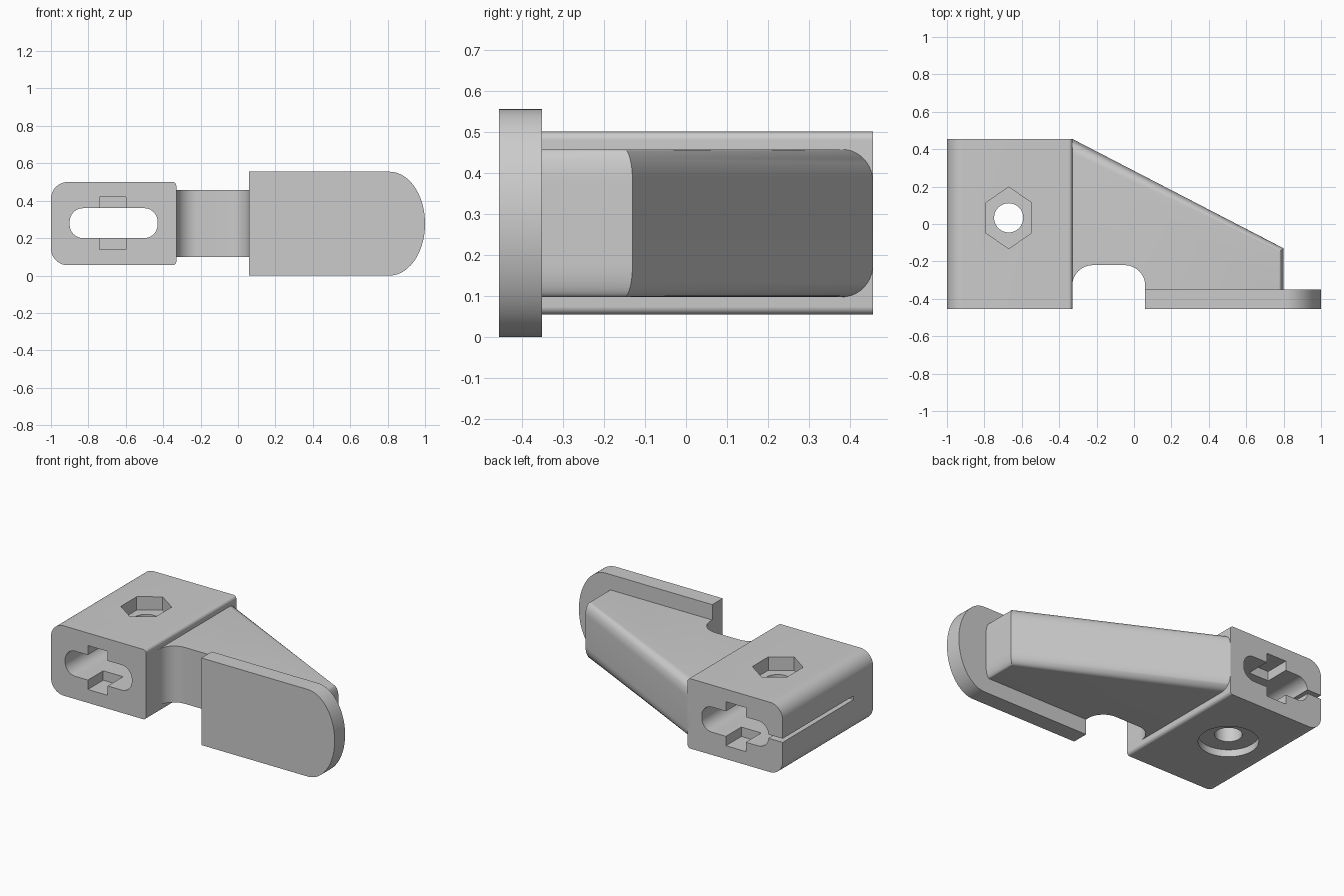
import bpy, bmesh, math
from mathutils import Vector

cube = bpy.data.objects.get("Cube")
if cube:
    bpy.data.objects.remove(cube, do_unlink=True)

grey = bpy.data.materials.new("light grey")
grey.use_nodes = True
colour = (0.6, 0.6, 0.6, 1)
grey.diffuse_color = colour
grey.node_tree.nodes["Principled BSDF"].inputs["Base Color"].default_value = colour


def loft(name, layers):
    """Skin a stack of closed loops with equal point counts."""
    bm = bmesh.new()
    rings = [[bm.verts.new(p) for p in layer] for layer in layers]
    n = len(rings[0])
    for a, b in zip(rings, rings[1:]):
        for i in range(n):
            j = (i + 1) % n
            bm.faces.new((a[i], a[j], b[j], b[i]))
    bm.faces.new(rings[0][::-1])
    bm.faces.new(rings[-1])
    bmesh.ops.recalc_face_normals(bm, faces=bm.faces)
    mesh = bpy.data.meshes.new(name)
    bm.to_mesh(mesh)
    bm.free()
    mesh.materials.append(grey)
    obj = bpy.data.objects.new(name, mesh)
    bpy.context.collection.objects.link(obj)
    return obj


def prism(name, points, axis, lo, hi):
    """Extrude a 2D outline along y (x-z outline) or z (x-y outline)."""
    place = (lambda p, d: (p[0], d, p[1])) if axis == "y" else (lambda p, d: (p[0], p[1], d))
    return loft(name, [[place(p, d) for p in points] for d in (lo, hi)])


def arc(cx, cy, rx, ry, start, end, steps=12):
    angles = [math.radians(start + (end - start) * i / steps) for i in range(steps + 1)]
    return [(cx + rx * math.cos(a), cy + ry * math.sin(a)) for a in angles]


def round_rect(x0, x1, z0, z1, left, right):
    return (arc(x1 - right, z1 - right, right, right, 0, 90)
            + arc(x0 + left, z1 - left, left, left, 90, 180)
            + arc(x0 + left, z0 + left, left, left, 180, 270)
            + arc(x1 - right, z0 + right, right, right, 270, 360))


def rect(x0, x1, y0, y1):
    return [(x0, y0), (x1, y0), (x1, y1), (x0, y1)]


def circle(x, y, r, steps=48):
    return arc(x, y, r, r, 0, 360, steps)[:-1]


def cut(obj, cutters):
    for c in cutters:
        c.hide_render = True
        m = obj.modifiers.new("cut", "BOOLEAN")
        m.operation = "DIFFERENCE"
        m.solver = "EXACT"
        m.object = c
    deps = bpy.context.evaluated_depsgraph_get()
    mesh = bpy.data.meshes.new_from_object(obj.evaluated_get(deps))
    obj.modifiers.clear()
    obj.data = mesh
    for c in cutters:
        bpy.data.objects.remove(c, do_unlink=True)


# Clamp block with long slot, nut traps, screw hole and side slit
block = prism("clamp_block", round_rect(-1, -0.33, 0.055, 0.5, 0.09, 0.02), "y", -0.455, 0.455)
hx, hy = -0.67, 0.033
hexagon = [(hx, hy + 0.165), (hx - 0.123, hy + 0.08), (hx - 0.123, hy - 0.08),
           (hx, hy - 0.165), (hx + 0.123, hy - 0.08), (hx + 0.123, hy + 0.08)]
notch = rect(-0.74, -0.6, 0.14, 0.42)
cut(block, [
    prism("slot_cutter", round_rect(-0.9, -0.43, 0.2, 0.36, 0.072, 0.072), "y", -0.6, 0.6),
    prism("front_notch_cutter", notch, "y", -0.6, -0.3),
    prism("back_notch_cutter", notch, "y", 0.3, 0.6),
    prism("hexagon_cutter", hexagon, "z", 0.415, 0.6),
    prism("hole_cutter", circle(hx, hy, 0.078), "z", -0.1, 0.7),
    prism("counterbore_cutter", circle(hx, hy, 0.172), "z", -0.1, 0.1),
    prism("slit_cutter", rect(-1.1, -0.85, 0.268, 0.292), "y", -0.26, 0.6),
])

# Tapered arm with an arched relief and rounded long edges
arch = arc(-0.05, -0.33, 0.11, 0.11, 0, 90) + arc(-0.22, -0.33, 0.11, 0.11, 90, 180)


def arm_outline(f):
    """Plan outline, drawn in on the sloped and end faces by fraction f."""
    y = 0.455 - 0.075 * f
    end = 0.8 - 0.025 * f
    return ([(-0.35, y), (-0.33, y), (end, -0.13 - 0.02 * f), (end, -0.37), (0.06, -0.37)]
            + arch + [(-0.35, -0.33)])


bottom, top, edge, steps = 0.098, 0.457, 0.08, 10
levels = []
for i in range(steps + 1):
    a = math.pi / 2 * i / steps
    levels.append((edge * (1 - math.cos(a)), 1 - math.sin(a)))
stack = [(bottom + h, f) for h, f in levels] + [(top - h, f) for h, f in reversed(levels)]
arm = loft("tapered_arm", [[(x, y, z) for x, y in arm_outline(f)] for z, f in stack])

# Front plate with a rounded outer end
plate = prism("front_plate", [(0.06, 0), (0.06, 0.555)]
              + arc(0.81, 0.2775, 0.19, 0.2775, 90, -90, 40), "y", -0.455, -0.35)

# Smooth the rounded faces and keep the edges sharp
bpy.ops.object.select_all(action="DESELECT")
for part in (block, arm, plate):
    part.select_set(True)
bpy.context.view_layer.objects.active = block
bpy.ops.object.shade_smooth_by_angle(angle=math.radians(25))
